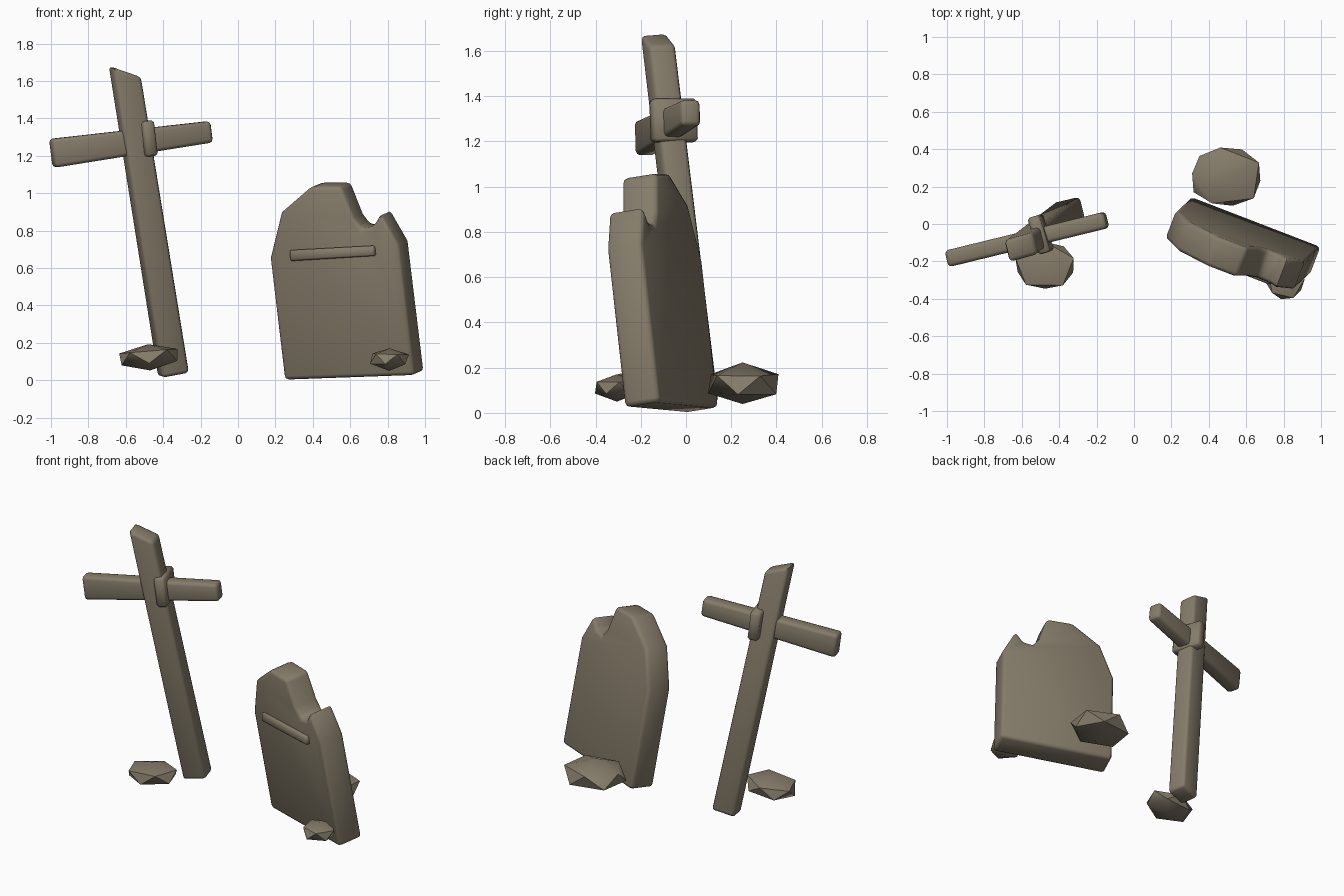
import bpy, bmesh, math, random
from mathutils import Vector, Matrix

if "Cube" in bpy.data.objects:
    bpy.data.objects.remove(bpy.data.objects["Cube"])

random.seed(4)
stone = bpy.data.materials.new("weathered_brown_grey")
stone.diffuse_color = (0.235, 0.2, 0.142, 1)
stone.use_nodes = True
stone.node_tree.nodes["Principled BSDF"].inputs["Base Color"].default_value = stone.diffuse_color


def finish(name, bm, bevel=0.0, segments=2, angle=50):
    """Bevel the hard edges, smooth by angle and link the object."""
    bmesh.ops.recalc_face_normals(bm, faces=bm.faces[:])
    if bevel:
        hard = [e for e in bm.edges if e.calc_face_angle(0) > math.radians(35)]
        bmesh.ops.bevel(bm, geom=hard, offset=bevel, segments=segments,
                        profile=0.5, affect='EDGES', clamp_overlap=True)
    me = bpy.data.meshes.new(name)
    bm.to_mesh(me)
    bm.free()
    me.materials.append(stone)
    me.shade_smooth()
    me.set_sharp_from_angle(angle=math.radians(angle))
    ob = bpy.data.objects.new(name, me)
    bpy.context.collection.objects.link(ob)


def timber(name, p0, p1, side, s0, s1, bevel, slant=0.0, segments=2):
    """Tapered box from p0 to p1; s0/s1 = (width along side, depth) at each end."""
    p0, p1 = Vector(p0), Vector(p1)
    axis = (p1 - p0).normalized()
    u = Vector(side)
    u = (u - axis * u.dot(axis)).normalized()
    v = axis.cross(u)
    bm = bmesh.new()
    rings = []
    for p, (w, d), k in ((p0, s0, 0), (p1, s1, slant)):
        rings.append([bm.verts.new(p + u * (a * w / 2) + v * (b * d / 2) - axis * (a * k))
                      for a, b in ((-1, -1), (1, -1), (1, 1), (-1, 1))])
    bm.faces.new(rings[0])
    bm.faces.new(rings[1][::-1])
    for i in range(4):
        j = (i + 1) % 4
        bm.faces.new((rings[0][i], rings[0][j], rings[1][j], rings[1][i]))
    finish(name, bm, bevel, segments)


def rock(name, centre, radii, turn, tilt):
    """Flattened, slightly uneven low-poly stone."""
    bm = bmesh.new()
    bmesh.ops.create_icosphere(bm, subdivisions=1, radius=1)
    for v in bm.verts:
        v.co *= random.uniform(0.95, 1.05)
    rx, ry, rz = radii
    bm.transform(Matrix.Translation(centre) @ Matrix.Rotation(tilt, 4, 'Y')
                 @ Matrix.Diagonal((rx / 0.88, ry / 0.88, rz, 1))
                 @ Matrix.Rotation(turn, 4, 'Z'))
    finish(name, bm, angle=45)


# Leaning wooden cross
yaw = math.radians(14)
across = (math.cos(yaw), math.sin(yaw), 0)
timber("cross_post", (-0.345, 0.07, 0.03), (-0.605, -0.125, 1.65), across,
       (0.15, 0.125), (0.145, 0.12), 0.02, slant=0.04)
timber("cross_beam", (-0.995, -0.185, 1.213), (-0.147, 0.022, 1.328), (0, 0, 1),
       (0.155, 0.09), (0.115, 0.09), 0.02)
# Strap round the joint
timber("cross_strap", (-0.53, -0.065, 1.288), (-0.467, -0.045, 1.296), (0, 0, 1),
       (0.19, 0.205), (0.19, 0.205), 0.012, segments=1)

# Broken gravestone: front outline lies on a leaning plane, then is thickened
def on_face(x, z, out=0.0):
    n = Vector((0.38, 1, 0.157)).normalized()
    return Vector((x, -0.01 - 0.38 * (x - 0.25) - 0.157 * (z - 0.01), z)) - n * out


outline = [(0.245, 0.0), (0.168, 0.65), (0.228, 0.895), (0.39, 1.035), (0.55, 1.035),
           (0.615, 0.87), (0.66, 0.81), (0.72, 0.82), (0.76, 0.89),
           (0.855, 0.725), (0.94, 0.025)]
bm = bmesh.new()
front = [bm.verts.new(on_face(x, z)) for x, z in outline]
back = [bm.verts.new(on_face(x, z, -0.167)) for x, z in outline]
bm.faces.new(front)
bm.faces.new(back[::-1])
for i in range(len(front)):
    j = (i + 1) % len(front)
    bm.faces.new((front[i], front[j], back[j], back[i]))
finish("gravestone_slab", bm, 0.022)

# Raised bar on the gravestone face
timber("gravestone_bar", on_face(0.285, 0.667, 0.005), on_face(0.735, 0.693, 0.005),
       (0, 0, 1), (0.058, 0.04), (0.055, 0.04), 0.008, segments=1)

# Stones at the feet
rock("rock_by_cross", (-0.475, -0.22, 0.122), (0.16, 0.125, 0.072), 0.3, -0.08)
rock("rock_behind_slab", (0.495, 0.25, 0.128), (0.188, 0.157, 0.092), 0.5, 0.04)
rock("rock_before_slab", (0.81, -0.305, 0.112), (0.1, 0.097, 0.06), 0.1, 0.03)
